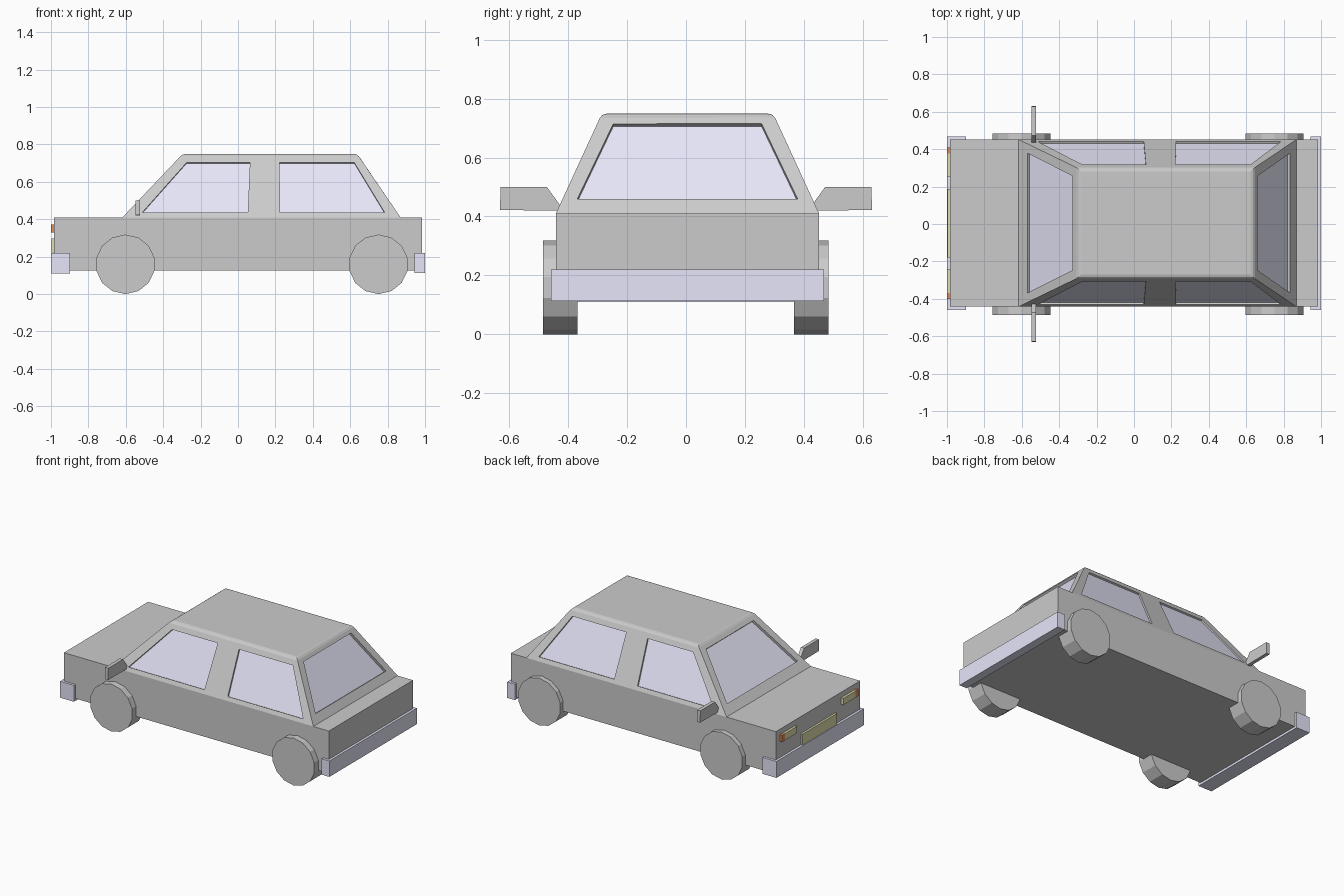
import bpy, bmesh, math
from mathutils import Vector

if "Cube" in bpy.data.objects:
    bpy.data.objects.remove(bpy.data.objects["Cube"])

CY = 0.005  # body centre line


def material(name, rgb):
    m = bpy.data.materials.new(name)
    m.diffuse_color = (*rgb, 1)
    m.use_nodes = True
    m.node_tree.nodes["Principled BSDF"].inputs["Base Color"].default_value = m.diffuse_color
    return m


GLASS = material("pale_blue", (0.79, 0.79, 0.95))
YELLOW = material("yellow", (0.75, 0.73, 0.42))
ORANGE = material("orange", (0.8, 0.27, 0.1))


def finish(name, bm, mat=None):
    bmesh.ops.recalc_face_normals(bm, faces=bm.faces)
    me = bpy.data.meshes.new(name)
    bm.to_mesh(me)
    bm.free()
    ob = bpy.data.objects.new(name, me)
    bpy.context.collection.objects.link(ob)
    if mat:
        me.materials.append(mat)
    return ob


def loft(name, a, b, mat=None, bevel=0):
    """Closed solid between two matching loops; optionally bevel the second loop."""
    bm = bmesh.new()
    va = [bm.verts.new(p) for p in a]
    vb = [bm.verts.new(p) for p in b]
    n = len(a)
    bm.faces.new(va)
    top = bm.faces.new(vb)
    for i in range(n):
        j = (i + 1) % n
        bm.faces.new((va[i], va[j], vb[j], vb[i]))
    bmesh.ops.recalc_face_normals(bm, faces=bm.faces)
    if bevel:
        bmesh.ops.bevel(bm, geom=list(top.edges), offset=bevel, segments=2,
                        profile=0.5, affect='EDGES')
    return finish(name, bm, mat)


def rect(x0, x1, y0, y1, z):
    return [(x0, y0, z), (x1, y0, z), (x1, y1, z), (x0, y1, z)]


def box(name, x0, x1, y0, y1, z0, z1, mat=None):
    return loft(name, rect(x0, x1, y0, y1, z0), rect(x0, x1, y0, y1, z1), mat)


# Lower body and bumpers
box("body", -0.984, 0.984, CY - 0.447, CY + 0.447, 0.125, 0.41)
box("front_bumper", -1.0, -0.898, CY - 0.464, CY + 0.464, 0.11, 0.22, GLASS)
box("rear_bumper", 0.943, 1.0, CY - 0.464, CY + 0.464, 0.113, 0.22, GLASS)

# Cabin
Z0, Z1 = 0.41, 0.749
FX0, FX1, RX0, RX1, W0, W1 = -0.618, -0.298, 0.869, 0.638, 0.447, 0.291
cabin = loft("cabin", rect(FX0, RX0, CY - W0, CY + W0, Z0),
             rect(FX1, RX1, CY - W1, CY + W1, Z1), bevel=0.016)


def lerp(a, b, z):
    return a + (b - a) * (z - Z0) / (Z1 - Z0)


# Window outlines lying on the sloped cabin faces: (name, points, outward direction, recess)
windows = []
for side, s in (("right", -1), ("left", 1)):
    for part, pts in (
            ("front", [(-0.513, 0.435), (0.052, 0.435), (0.064, 0.703), (-0.275, 0.703)]),
            ("rear", [(0.225, 0.435), (0.785, 0.435), (0.622, 0.703), (0.222, 0.703)])):
        windows.append((f"{side}_{part}_window",
                        [Vector((x, CY + s * lerp(W0, W1, z), z)) for x, z in pts],
                        Vector((0, s, 0)), 0.013))
for name, a, b, s in (("windshield", FX0, FX1, -1), ("rear_window", RX0, RX1, 1)):
    pts = [(-0.374, 0.46), (0.374, 0.46), (0.252, 0.715), (-0.252, 0.715)]
    windows.append((name, [Vector((lerp(a, b, z), CY + y, z)) for y, z in pts],
                    Vector((s, 0, 0)), 0.02))

# Cut the recesses and set a glass pane into each
cutters = []
for name, pts, out, depth in windows:
    n = (pts[1] - pts[0]).cross(pts[2] - pts[0]).normalized()
    if n.dot(out) < 0:
        n = -n
    cut = loft(name + "_cutter", [p + n * 0.02 for p in pts], [p - n * depth for p in pts])
    cut.hide_render = True
    mod = cabin.modifiers.new(name, 'BOOLEAN')
    mod.operation = 'DIFFERENCE'
    mod.solver = 'EXACT'
    mod.object = cut
    cutters.append(cut)
    loft(name, [p - n * (depth - 0.002) for p in pts],
         [p - n * (depth + 0.008) for p in pts], GLASS)

bpy.context.view_layer.update()
baked = bpy.data.meshes.new_from_object(
    cabin.evaluated_get(bpy.context.evaluated_depsgraph_get()))
cabin.modifiers.clear()
cabin.data = baked
for c in cutters:
    bpy.data.objects.remove(c)

# Wheels
for end, x in (("front", -0.602), ("rear", 0.751)):
    for side, y in (("right", -0.427), ("left", 0.426)):
        bm = bmesh.new()
        bmesh.ops.create_cone(bm, cap_ends=True, segments=14, radius1=0.159,
                              radius2=0.159, depth=0.117)
        ob = finish(f"{end}_{side}_wheel", bm)
        ob.rotation_euler = (math.pi / 2, 0, 0)
        ob.location = (x, y, 0.159)

# Side mirrors, headlights and indicators
mirror = [(0.632, 0.422), (0.437, 0.420), (0.426, 0.436), (0.472, 0.5), (0.629, 0.5)]
for side, s in (("right", -1), ("left", 1)):
    loft(side + "_mirror", [(-0.547, s * y, z) for y, z in mirror],
         [(-0.523, s * y, z) for y, z in mirror])
    for part, a, b, mat in (("headlight", 0.245, 0.373, YELLOW),
                            ("indicator", 0.373, 0.405, ORANGE)):
        y0, y1 = sorted((CY + s * a, CY + s * b))
        box(f"{side}_{part}", -1.0, -0.98, y0, y1, 0.328, 0.373, mat)

# Grille
box("grille", -0.998, -0.98, CY - 0.183, CY + 0.183, 0.222, 0.296, YELLOW)
